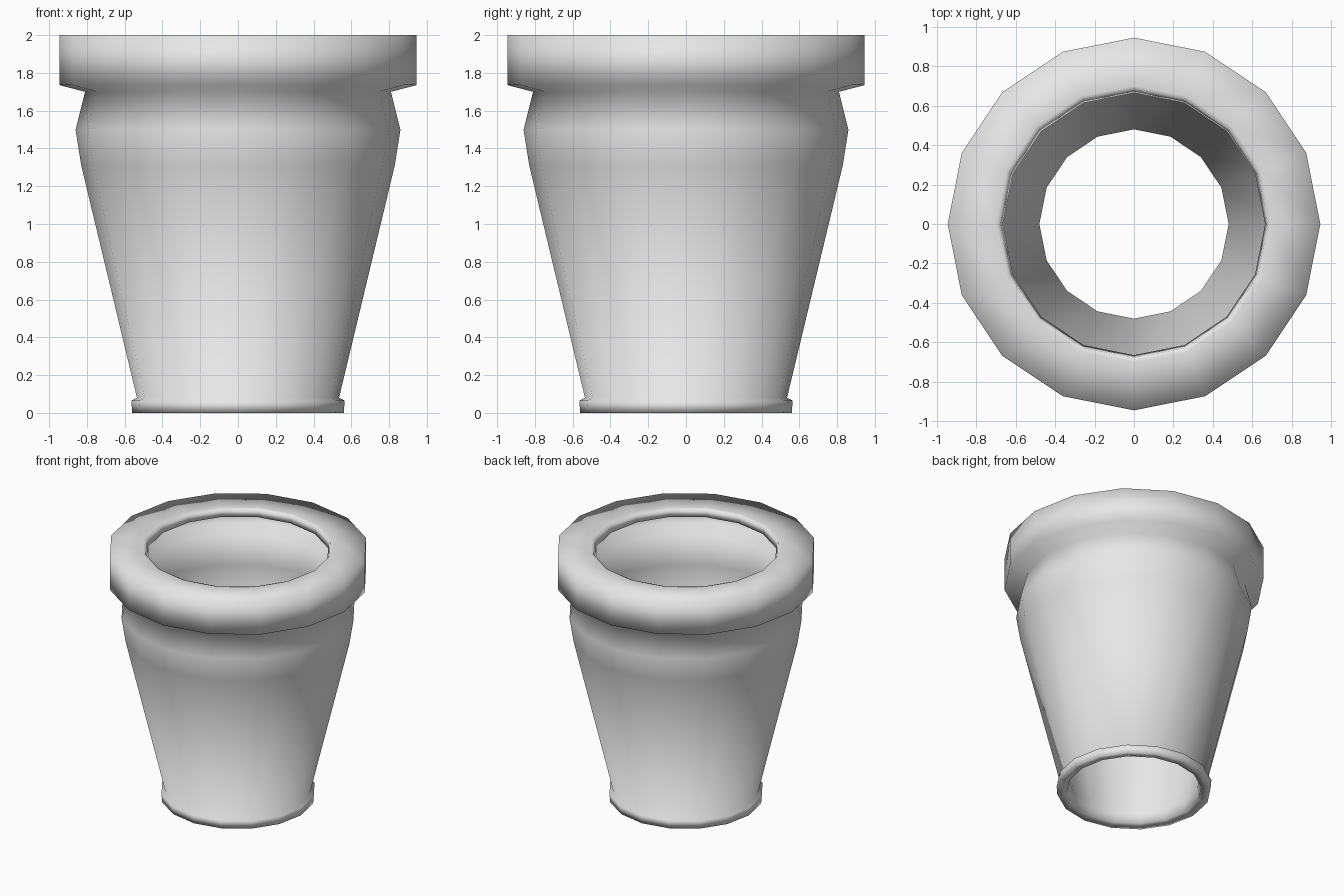
import bpy, bmesh
from math import tau
from mathutils import Vector

cube = bpy.data.objects.get("Cube")
if cube:
    bpy.data.objects.remove(cube, do_unlink=True)

SIDES = 16

# Single pale grey material
grey = bpy.data.materials.new("pale_grey")
grey.use_nodes = True
colour = (0.8, 0.8, 0.8, 1)
grey.diffuse_color = colour
grey.node_tree.nodes["Principled BSDF"].inputs["Base Color"].default_value = colour

# Wall sections as (radius, height): outside going up, inside going down
outer = [(0.56, 0), (0.565, 0.065), (0.535, 0.08), (0.83, 1.31), (0.86, 1.5),
         (0.81, 1.7), (0.945, 1.735), (0.945, 2)]
lip = [(0.7, 2), (0.68, 1.997), (0.665, 1.94)]
inner = [(0.87, 1.93), (0.87, 1.8), (0.74, 1.77), (0.79, 1.5), (0.76, 1.32),
         (0.48, 0.1), (0.49, 0.01)]


def lathe(name, profile):
    """Revolve a closed wall section around z."""
    bm = bmesh.new()
    verts = [bm.verts.new((r, 0, z)) for r, z in profile]
    edges = [bm.edges.new((a, b)) for a, b in zip(verts, verts[1:] + verts[:1])]
    bmesh.ops.spin(bm, geom=verts + edges, cent=Vector(), axis=(0, 0, 1),
                   angle=tau, steps=SIDES, use_duplicate=False)
    bmesh.ops.remove_doubles(bm, verts=bm.verts, dist=0.0005)
    bmesh.ops.recalc_face_normals(bm, faces=bm.faces)
    for face in bm.faces:
        face.smooth = True
    mesh = bpy.data.meshes.new(name)
    bm.to_mesh(mesh)
    bm.free()
    mesh.materials.append(grey)
    obj = bpy.data.objects.new(name, mesh)
    bpy.context.collection.objects.link(obj)
    return obj


# Open-bottomed pot with a heavy rim and a narrow foot ring
lathe("flower_pot", outer + lip + inner)
